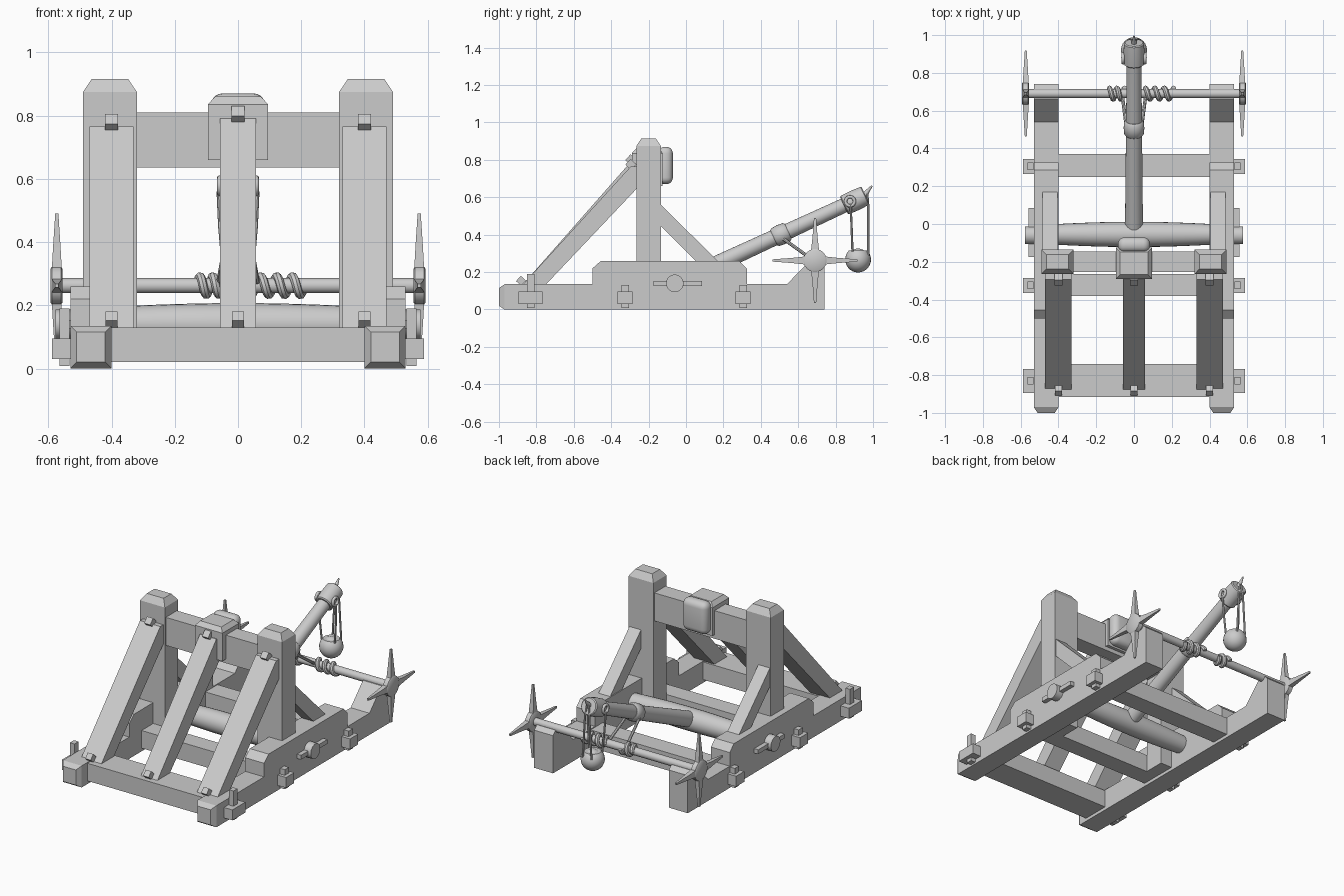
import bpy, bmesh, math
from mathutils import Vector

if "Cube" in bpy.data.objects:
    bpy.data.objects.remove(bpy.data.objects["Cube"])

grey = bpy.data.materials.new("plain grey")
grey.diffuse_color = (0.6, 0.6, 0.6, 1)
grey.use_nodes = True
grey.node_tree.nodes["Principled BSDF"].inputs["Base Color"].default_value = grey.diffuse_color


def loft(name, rings, smooth=False):
    """Skin a list of matching point loops and cap both ends."""
    bm = bmesh.new()
    vs = [[bm.verts.new(p) for p in r] for r in rings]
    n = len(rings[0])
    for a, b in zip(vs, vs[1:]):
        for i in range(n):
            j = (i + 1) % n
            bm.faces.new((a[i], a[j], b[j], b[i]))
    bm.faces.new(vs[0][::-1])
    bm.faces.new(vs[-1])
    bmesh.ops.recalc_face_normals(bm, faces=bm.faces)
    me = bpy.data.meshes.new(name)
    bm.to_mesh(me)
    bm.free()
    me.materials.append(grey)
    ob = bpy.data.objects.new(name, me)
    bpy.context.collection.objects.link(ob)
    if smooth:
        bpy.ops.object.select_all(action='DESELECT')
        ob.select_set(True)
        bpy.context.view_layer.objects.active = ob
        bpy.ops.object.shade_smooth_by_angle(angle=math.radians(40))
    return ob


def box(name, x0, x1, y0, y1, z0, z1):
    return loft(name, [[(x0, y0, z), (x1, y0, z), (x1, y1, z), (x0, y1, z)] for z in (z0, z1)])


def prism(name, x0, x1, profile):
    return loft(name, [[(x, y, z) for y, z in profile] for x in (x0, x1)])


def topped(name, x0, x1, y0, y1, z0, z1, z2, inset):
    """Upright block with a chamfered top."""
    i = inset
    rects = [(x0, x1, y0, y1, z0), (x0, x1, y0, y1, z1), (x0 + i, x1 - i, y0 + i, y1 - i, z2)]
    return loft(name, [[(a, c, z), (b, c, z), (b, d, z), (a, d, z)] for a, b, c, d, z in rects])


def tube(name, pts, radii, n=20, smooth=True):
    """Round rod following points, one radius for each point."""
    pts = [Vector(p) for p in pts]
    rings, u = [], None
    for k, p in enumerate(pts):
        d = (pts[min(k + 1, len(pts) - 1)] - pts[max(k - 1, 0)]).normalized()
        if u is None:
            u = d.orthogonal()
        u = (u - d * u.dot(d)).normalized()
        v = d.cross(u)
        r = radii[k] if isinstance(radii, (list, tuple)) else radii
        rings.append([p + (u * math.cos(t) + v * math.sin(t)) * r
                      for t in (2 * math.pi * i / n for i in range(n))])
    return loft(name, rings, smooth)


def tilted(name, x, y, z, w, angle):
    """Small cube peg turned to match a strut."""
    ob = box(name, -w, w, -w, w, -w, w)
    ob.location = (x, y, z)
    ob.rotation_euler.x = angle
    return ob


# Side rails, with stepped tops and chamfered front ends
rail = [(-0.97, 0), (0.74, 0), (0.74, 0.235), (0.715, 0.26), (0.66, 0.26), (0.54, 0.135),
        (0.325, 0.135), (0.325, 0.22), (0.285, 0.26), (-0.455, 0.26), (-0.50, 0.22),
        (-0.50, 0.135), (-0.97, 0.135)]
for s, side in ((-1, "left"), (1, "right")):
    prism(side + "_rail", s * 0.40, s * 0.53, rail)
    loft(side + "_rail_tip", [[(s * (0.40 + i), y, i), (s * (0.53 - i), y, i),
                               (s * (0.53 - i), y, 0.135 - i), (s * (0.40 + i), y, 0.135 - i)]
                              for y, i in ((-0.97, 0), (-1.0, 0.02))])
    # Uprights and rear braces
    a, b = sorted((s * 0.32, s * 0.49))
    topped(side + "_post", a, b, -0.265, -0.135, 0.02, 0.875, 0.915, 0.027)
    prism(side + "_rear_brace", s * 0.405, s * 0.485,
          [(-0.14, 0.565), (0.18, 0.25), (0.06, 0.25), (-0.14, 0.45)])

# Cross members with tenons and locking pegs
for name, y0, y1, t0, t1, top in (("front", -0.915, -0.74, -0.895, -0.767, 0.19),
                                  ("middle", -0.38, -0.265, -0.365, -0.285, 0.13),
                                  ("rear", 0.25, 0.37, 0.265, 0.345, 0.13)):
    box(name + "_cross_beam", -0.41, 0.41, y0, y1, 0.02, 0.13)
    box(name + "_tenon", -0.588, 0.588, t0, t1, 0.03, 0.095)
    c = (t0 + t1) / 2
    for s in (-1, 1):
        box(name + "_tenon_peg", s * 0.533, s * 0.565, c - 0.02, c + 0.02, 0.008, top)

# Top beam, stop block and padded cushion
box("top_beam", -0.33, 0.33, -0.255, -0.145, 0.635, 0.81)
topped("stop_block", -0.095, 0.095, -0.29, -0.125, 0.66, 0.835, 0.86, 0.022)
pad = box("cushion", -0.085, 0.085, -0.15, -0.07, 0.67, 0.87)
mod = pad.modifiers.new("round", 'BEVEL')
mod.width, mod.segments = 0.036, 5
for p in pad.data.polygons:
    p.use_smooth = True

# Front struts with pegs
lean = math.atan2(0.645, 0.58)
for x, w, top in ((-0.40, 0.07, 0.765), (0, 0.057, 0.79), (0.40, 0.07, 0.765)):
    prism("front_strut", x - w, x + w, [(-0.88, 0.125), (-0.295, top), (-0.255, top),
                                        (-0.255, 0.655), (-0.757, 0.125)])
    tilted("strut_top_peg", x, -0.295, top + 0.01, 0.021, lean)
    tilted("strut_bottom_peg", x, -0.882, 0.153, 0.019, lean)

# Twisted rope bundle, with its end caps and levers
xs = [-0.53 + 1.06 * i / 16 for i in range(17)]
tube("rope_bundle", [(x, -0.055, 0.14) for x in xs],
     [0.048 + 0.019 * math.cos(x / 0.53 * math.pi / 2) for x in xs], 24)
for s in (-1, 1):
    tube("bundle_cap", [(s * 0.52, -0.06, 0.14), (s * 0.577, -0.06, 0.14)], 0.047, 20)
    box("bundle_lever", s * 0.53, s * 0.558, -0.175, 0.085, 0.126, 0.153)

# Throwing arm, binding and head
base, tip = Vector((0, -0.055, 0.14)), Vector((0, 0.95, 0.605))


def on_arm(t):
    return base.lerp(tip, t)


tube("throwing_arm", [base, tip], [0.048, 0.038], 24)
tube("arm_binding", [on_arm(t) for t in (0.522, 0.53, 0.56, 0.59, 0.598)],
     [0.044, 0.052, 0.055, 0.052, 0.044], 24)
tube("arm_head", [on_arm(t) for t in (0.895, 0.90, 0.955, 1.005, 1.01)],
     [0.048, 0.054, 0.056, 0.053, 0.047], 24)
tube("release_prong", [(0, 0.94, 0.60), (0, 0.965, 0.625), (0, 0.995, 0.662)],
     [0.017, 0.013, 0.004], 10)

# Side rings and sling ropes
for s in (-1, 1):
    bpy.ops.mesh.primitive_torus_add(major_radius=0.024, minor_radius=0.009, major_segments=20,
                                     minor_segments=8, location=(s * 0.058, 0.877, 0.578),
                                     rotation=(0, math.pi / 2, 0))
    ring = bpy.context.object
    ring.name = "head_ring"
    ring.data.materials.append(grey)
    for p in ring.data.polygons:
        p.use_smooth = True
    tube("sling_rope_inner", [(s * 0.062, 0.88, 0.56), (s * 0.057, 0.885, 0.45),
                              (s * 0.045, 0.89, 0.31)], 0.006, 8)
    tube("sling_rope_outer", [(s * 0.005, 0.968, 0.63), (s * 0.015, 0.975, 0.55),
                              (s * 0.03, 0.975, 0.29)], 0.006, 8)

# Sling pouch: rounded bag holding a stone
steps = [-math.pi / 2 + 0.05 + i * (math.pi / 2 + 0.75) / 12 for i in range(13)]
tube("sling_pouch", [(0, 0.92, 0.267 + 0.069 * math.sin(a)) for a in steps],
     [0.069 * math.cos(a) for a in steps], 24)
tube("stone", [(0, 0.92, 0.265 + 0.062 * math.sin(a)) for a in steps + [1.1, 1.5]],
     [0.055 * math.cos(a) for a in steps + [1.1, 1.5]], 20)

# Windlass shaft, wound rope and pull ropes
wy, wz = 0.69, 0.262
tube("windlass_shaft", [(-0.58, wy, wz), (0.58, wy, wz)], 0.024, 20)
for x0, x1, turns in ((-0.13, -0.05, 2), (0.06, 0.21, 3)):
    n = turns * 14
    tube("wound_rope", [(x0 + (x1 - x0) * i / n, wy + 0.029 * math.cos(2 * math.pi * turns * i / n),
                         wz + 0.029 * math.sin(2 * math.pi * turns * i / n))
                        for i in range(n + 1)], 0.014, 8)
for s in (-1, 1):
    tube("pull_rope", [(s * 0.04, 0.51, 0.385), (s * 0.06, wy - 0.025, wz + 0.012)], 0.009, 8)

# Windlass hubs with four tapered handles
for s in (-1, 1):
    tube("windlass_hub", [(s * x, wy, wz) for x in (0.555, 0.56, 0.588, 0.593)],
         [0.054, 0.062, 0.062, 0.054], 20)
    for k in range(4):
        d = Vector((0, math.cos(k * math.pi / 2), math.sin(k * math.pi / 2)))
        side = Vector((0, -d.z, d.y))
        loft("windlass_handle", [[Vector((s * 0.573, wy, wz)) + d * r + side * a * w + Vector((b * h, 0, 0))
                                  for a, b in ((-1, -1), (1, -1), (1, 1), (-1, 1))]
                                 for r, w, h in ((0.03, 0.024, 0.017), (0.12, 0.014, 0.012),
                                                 (0.228, 0.006, 0.005))])
